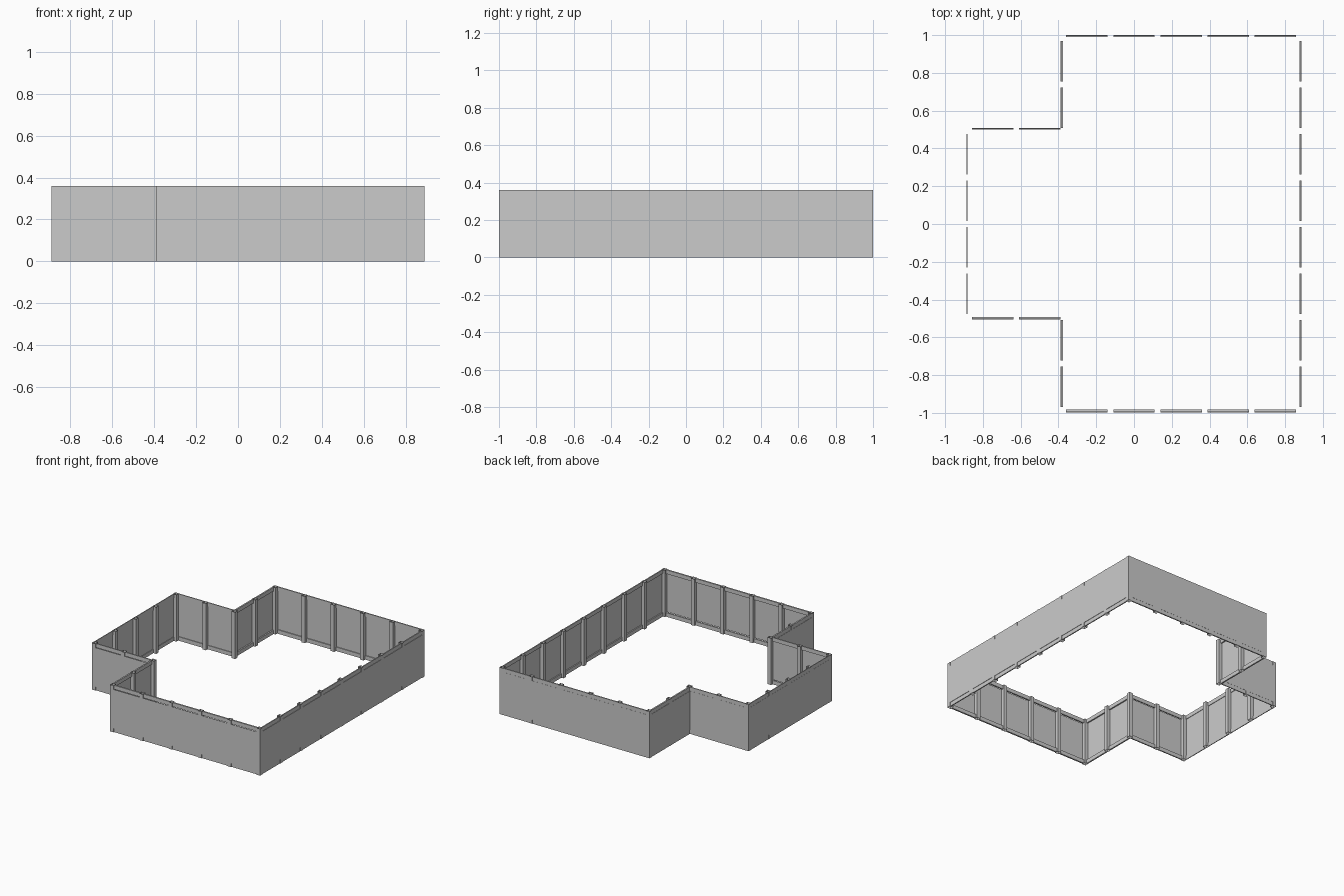
import bpy, bmesh
from mathutils import Vector

if "Cube" in bpy.data.objects:
    bpy.data.objects.remove(bpy.data.objects["Cube"])

HEIGHT = 0.36      # full height of posts
RAIL = 0.03        # rail height
POST = 0.03        # post width
SHEET = 0.003      # panel sheet thickness
X0, Y0 = -0.873, -0.985
PX, PY = 1.746 / 7, 1.97 / 8   # bay spacing

# Outline corners on the bay grid, and (start, end) depth of each wall's rails
CORNERS = [(0, 2), (2, 2), (2, 0), (7, 0), (7, 8), (2, 8), (2, 6), (0, 6)]
RAIL_DEPTH = [(.005, .014), (.002, .013), (.006, .018), (.003, .011),
              (.001, .010), (.002, .013), (.001, .008), (.001, .007)]


def grid(i, j):
    return Vector((X0 + PX * i, Y0 + PY * j))


def box(bm, a, b, z0, z1, open_ends=False):
    """Axis-aligned box between plan corners a and b."""
    lo = Vector((min(a.x, b.x), min(a.y, b.y)))
    hi = Vector((max(a.x, b.x), max(a.y, b.y)))
    plan = [(lo.x, lo.y), (hi.x, lo.y), (hi.x, hi.y), (lo.x, hi.y)]
    low = [bm.verts.new((x, y, z0)) for x, y in plan]
    top = [bm.verts.new((x, y, z1)) for x, y in plan]
    for k in range(4):
        n = (k + 1) % 4
        bm.faces.new((low[k], low[n], top[n], top[k]))
    if not open_ends:
        bm.faces.new(low[::-1])
        bm.faces.new(top)


def finish(name, bm):
    mesh = bpy.data.meshes.new(name)
    bm.to_mesh(mesh)
    bm.free()
    bpy.context.collection.objects.link(bpy.data.objects.new(name, mesh))


posts, sheets, rails = bmesh.new(), bmesh.new(), bmesh.new()
half = Vector((POST / 2, POST / 2))

for w, start in enumerate(CORNERS):
    end = CORNERS[(w + 1) % len(CORNERS)]
    di, dj = end[0] - start[0], end[1] - start[1]
    bays = abs(di) + abs(dj)
    step = (di // bays, dj // bays)
    along = Vector(step)
    outward = Vector((along.y, -along.x))
    for k in range(bays):
        i, j = start[0] + step[0] * k, start[1] + step[1] * k
        p, q = grid(i, j), grid(i + step[0], j + step[1])
        # open-ended square post
        box(posts, p - half, p + half, 0, HEIGHT, open_ends=True)
        # bay face, flush with the outside of the posts
        a = p + (along + outward) * POST / 2
        b = q + (outward - along) * POST / 2
        box(sheets, a, b - outward * SHEET, RAIL, HEIGHT - RAIL)
        # bottom and top rails
        d0, d1 = RAIL_DEPTH[w]
        for z in (0, HEIGHT - RAIL):
            box(rails, a - outward * d0, b - outward * d1, z, z + RAIL)

finish("wall_posts", posts)
finish("wall_panels", sheets)
finish("wall_rails", rails)
